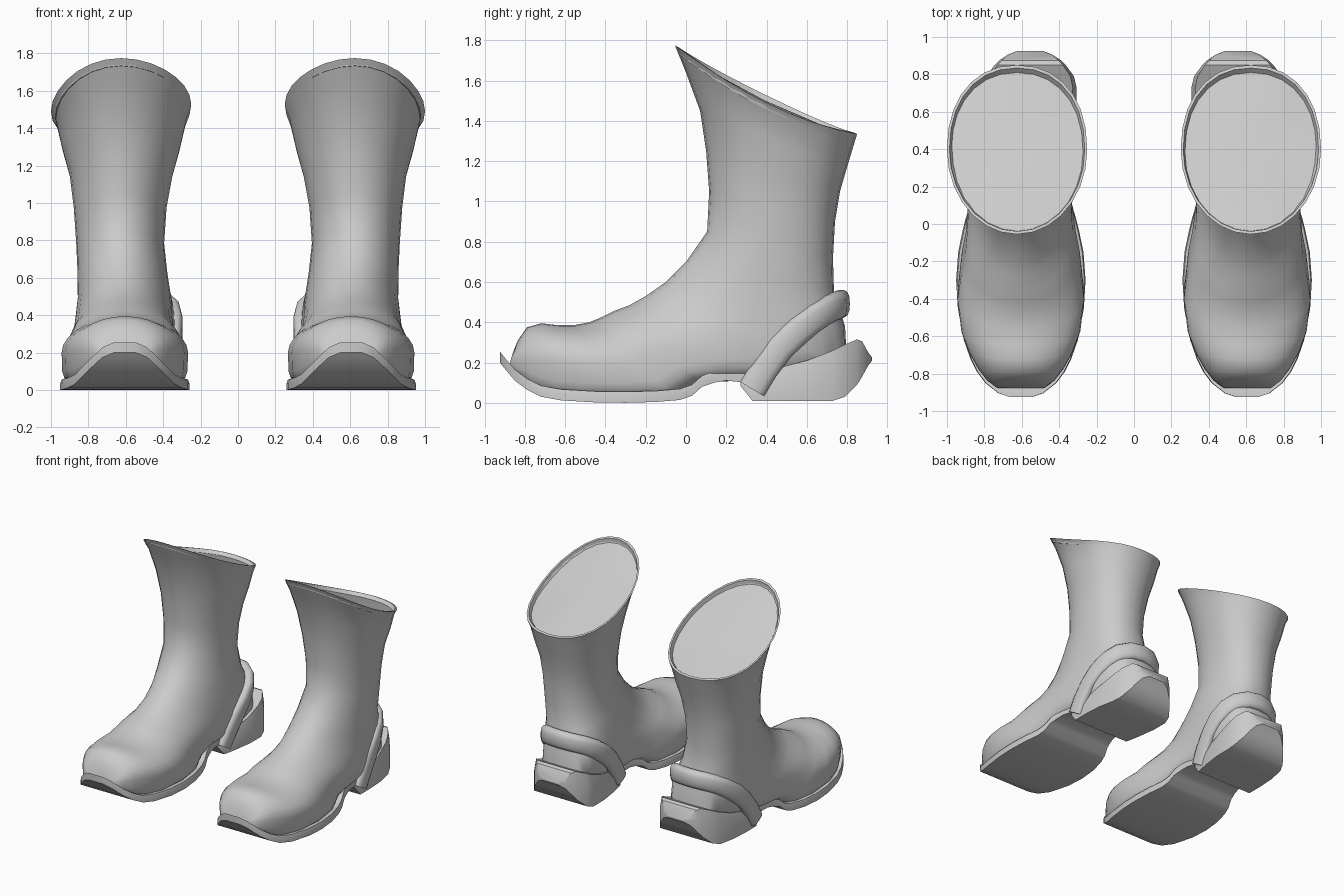
import bpy, bmesh, math
from mathutils import Vector

if "Cube" in bpy.data.objects:
    bpy.data.objects.remove(bpy.data.objects["Cube"], do_unlink=True)

grey = bpy.data.materials.new("light_grey")
grey.use_nodes = True
colour = (0.6, 0.6, 0.6, 1)
grey.diffuse_color = colour
grey.node_tree.nodes["Principled BSDF"].inputs["Base Color"].default_value = colour


def clamp(v):
    return max(0.0, min(1.0, v))


def heel_shift(y, z):
    """The heel sits slightly towards the inside of the foot."""
    return -0.05 * clamp((y - 0.3) / 0.5) * clamp((0.75 - z) / 0.35)


def loft(name, rings, angle=40):
    """Skin closed rings, cap both ends and mirror to the other foot."""
    bm = bmesh.new()
    loops = [[bm.verts.new(p) for p in ring] for ring in rings]
    n = len(loops[0])
    for a, b in zip(loops, loops[1:]):
        for i in range(n):
            j = (i + 1) % n
            bm.faces.new((a[i], a[j], b[j], b[i]))
    for cap in (loops[0], loops[-1]):
        centre = bm.verts.new(sum((v.co for v in cap), Vector()) / n)
        for i in range(n):
            bm.faces.new((cap[i], cap[(i + 1) % n], centre))
    bmesh.ops.recalc_face_normals(bm, faces=bm.faces)
    mesh = bpy.data.meshes.new(name)
    bm.to_mesh(mesh)
    bm.free()
    ob = bpy.data.objects.new(name, mesh)
    bpy.context.collection.objects.link(ob)
    mesh.materials.append(grey)
    bpy.ops.object.select_all(action='DESELECT')
    ob.select_set(True)
    bpy.context.view_layer.objects.active = ob
    bpy.ops.object.shade_smooth_by_angle(angle=math.radians(angle))
    mod = ob.modifiers.new("other_foot", 'MIRROR')
    mod.use_mirror_merge = False
    return ob


def power(v, n):
    return math.copysign(abs(v) ** (2 / n), v)


def section(f, b, w, cx, nb, dip=0.0, scale=1.0, sink=0.0, count=28):
    """Oval between front point f and back point b; nb squares off the back half."""
    f, b = Vector((0, *f)), Vector((0, *b))
    mid, half = (f + b) / 2, (f - b) / 2
    normal = Vector((0, -half.z, half.y)).normalized()
    pts = []
    for k in range(count):
        t = 2 * math.pi * k / count
        n = 2 if math.cos(t) > 0 else nb
        u, v = power(math.cos(t), n), power(math.sin(t), n)
        p = mid + half * u * scale + normal * sink
        p.z -= dip * v * v * (1 + 0.4 * v)
        p.x = cx + v * w * scale + heel_shift(p.y, p.z)
        pts.append(p)
    return pts


# Upper: collar, shaft, ankle, instep and toe as one skin
upper = [
    ((0.00, 1.64), (0.83, 1.27), 0.350, 0.625, 2.2),
    ((0.07, 1.45), (0.80, 1.17), 0.318, 0.625, 2.2),
    ((0.10, 1.25), (0.765, 1.05), 0.275, 0.625, 2.2),
    ((0.115, 1.05), (0.74, 0.90), 0.248, 0.63, 2.2),
    ((0.105, 0.85), (0.73, 0.72), 0.235, 0.63, 2.2),
    ((0.00, 0.70), (0.735, 0.55), 0.240, 0.62, 2.5),
    ((-0.10, 0.60), (0.79, 0.38), 0.250, 0.61, 3.0),
    ((-0.20, 0.53), (0.80, 0.20), 0.262, 0.61, 3.2),
    ((-0.28, 0.485), (0.55, 0.11), 0.272, 0.61, 3.5),
    ((-0.36, 0.455), (0.27, 0.11), 0.282, 0.61, 4.0),
    ((-0.42, 0.425), (0.08, 0.10), 0.297, 0.605, 4.5),
    ((-0.48, 0.40), (-0.05, 0.025), 0.318, 0.605, 5),
    ((-0.56, 0.385), (-0.25, 0.015), 0.338, 0.605, 5),
    ((-0.65, 0.387), (-0.50, 0.015), 0.318, 0.605, 5),
    ((-0.72, 0.395), (-0.65, 0.03), 0.278, 0.605, 5),
    ((-0.79, 0.375), (-0.76, 0.06), 0.228, 0.605, 4),
    ((-0.835, 0.31), (-0.84, 0.13), 0.180, 0.605, 4),
    ((-0.86, 0.25), (-0.88, 0.18), 0.130, 0.605, 4),
]
rim = ((-0.055, 1.775), (0.85, 1.335), 0.375, 0.625, 2.2)
rings = [section(*rim, dip=0.045, scale=0.94, sink=0.03),
         section(*rim, dip=0.045, scale=0.965),
         section(*rim, dip=0.045)]
rings += [section(*r) for r in upper]
loft("boot_upper", rings, 45)


def plate(name, stations, inset):
    """Tread part from rows of (y, half width, bottom z, top z)."""
    rows = []
    for y, w, zb, zt in stations:
        cx = 0.605 + heel_shift(y, zb)
        zm = zb + (zt - zb) * 0.6
        half = [(w, zb), (w, zm), (w * inset, zt)]
        rows.append([Vector((cx + a, y, z)) for a, z in half] +
                    [Vector((cx - a, y, z)) for a, z in reversed(half)])
    loft(name, rows, 35)


# Sole with upturned toe and raised arch
sole = [(-0.925, 0.06, 0.20), (-0.905, 0.12, 0.175), (-0.85, 0.19, 0.11),
        (-0.79, 0.235, 0.065), (-0.72, 0.27, 0.03), (-0.62, 0.305, 0.012),
        (-0.45, 0.337, 0.002), (-0.30, 0.346, 0.0), (-0.15, 0.335, 0.004),
        (-0.03, 0.31, 0.014), (0.03, 0.295, 0.035), (0.08, 0.28, 0.08),
        (0.14, 0.265, 0.10), (0.20, 0.255, 0.11), (0.30, 0.24, 0.10)]
plate("sole", [(y, w, z, z + 0.055) for y, w, z in sole], 0.98)

# Heel block, flared and swept up at the rear
plate("heel_block", [
    (0.27, 0.235, 0.085, 0.11), (0.33, 0.25, 0.01, 0.14), (0.45, 0.262, 0.01, 0.17),
    (0.60, 0.268, 0.01, 0.21), (0.73, 0.255, 0.01, 0.26), (0.79, 0.235, 0.03, 0.29),
    (0.85, 0.19, 0.09, 0.315), (0.875, 0.165, 0.13, 0.305), (0.905, 0.12, 0.185, 0.25),
    (0.925, 0.07, 0.21, 0.225)], 0.92)

# Rolled guard wrapping the back of the heel
side = [(0.238, 0.33, 0.07), (0.245, 0.39, 0.17), (0.248, 0.47, 0.275), (0.24, 0.56, 0.36),
        (0.212, 0.645, 0.425), (0.165, 0.71, 0.465), (0.09, 0.758, 0.487), (0.0, 0.772, 0.492)]
path = [Vector(p) for p in side]
path += [Vector((-x, y, z)) for x, y, z in reversed(side[:-1])]
rings = []
for i, p in enumerate(path):
    tangent = (path[min(i + 1, len(path) - 1)] - path[max(i - 1, 0)]).normalized()
    out = Vector((p.x, max(0.0, p.y - 0.5), 0)).normalized()
    out = (out - tangent * out.dot(tangent)).normalized()
    up = tangent.cross(out).normalized()
    ring = []
    for k in range(14):
        a = 2 * math.pi * k / 14
        q = p + out * power(math.cos(a), 2.6) * 0.042 + up * power(math.sin(a), 2.6) * 0.07
        q.x += 0.605 + heel_shift(p.y, p.z)
        ring.append(q)
    rings.append(ring)
loft("heel_guard", rings, 50)
